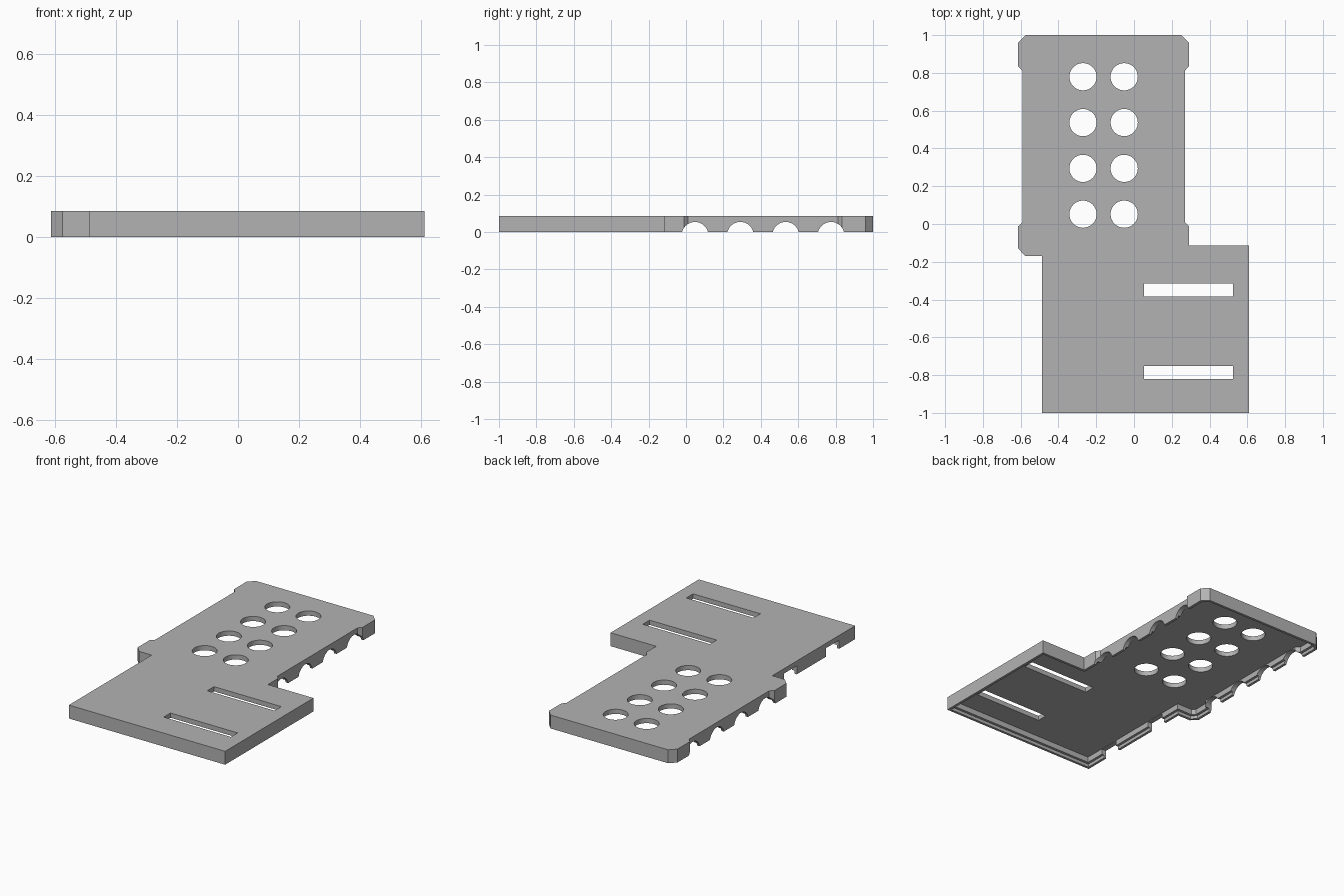
import bpy, bmesh
from math import radians
from mathutils import Matrix, Vector

default = bpy.data.objects.get("Cube")
if default:
    bpy.data.objects.remove(default, do_unlink=True)

HEIGHT, CEILING, STEP = 0.085, 0.055, 0.02

grey = bpy.data.materials.new("plain grey")
grey.use_nodes = True
colour = (0.45, 0.45, 0.45, 1)
grey.diffuse_color = colour
grey.node_tree.nodes["Principled BSDF"].inputs["Base Color"].default_value = colour

# Outline of the cover, counter-clockwise from the front right corner
outline = [Vector(p) for p in (
    (-0.487, -1), (0.61, -1), (0.61, -0.115), (0.29, -0.115), (0.29, -0.012),
    (0.27, 0.01), (0.27, 0.812), (0.29, 0.835), (0.29, 0.96), (0.25, 1),
    (-0.575, 1), (-0.613, 0.96), (-0.613, 0.835), (-0.59, 0.812), (-0.59, 0.01),
    (-0.613, -0.012), (-0.613, -0.13), (-0.575, -0.17), (-0.487, -0.17))]


def inset(points, distance):
    """Move every edge of the outline inwards by the same distance."""
    result = []
    for i, p in enumerate(points):
        before = (p - points[i - 1]).normalized()
        after = (points[(i + 1) % len(points)] - p).normalized()
        n1, n2 = (Vector((-d.y, d.x)) for d in (before, after))
        result.append(p + (n1 + n2) * distance / (1 + n1.dot(n2)))
    return result


def make_object(name, bm):
    bmesh.ops.recalc_face_normals(bm, faces=bm.faces)
    mesh = bpy.data.meshes.new(name)
    bm.to_mesh(mesh)
    bm.free()
    mesh.materials.append(grey)
    obj = bpy.data.objects.new(name, mesh)
    bpy.context.collection.objects.link(obj)
    return obj


# Hollow cover: top plate, outer wall, stepped lip and ceiling
bm = bmesh.new()
rings = []
for distance, z in ((0, HEIGHT), (0, 0), (0.016, 0), (0.016, STEP),
                    (0.032, STEP), (0.032, CEILING)):
    rings.append([bm.verts.new((p.x, p.y, z)) for p in inset(outline, distance)])
for upper, lower in zip(rings, rings[1:]):
    for i in range(len(upper)):
        bm.faces.new((upper[i - 1], lower[i - 1], lower[i], upper[i]))
bm.faces.new(rings[0])
bm.faces.new(rings[-1])
cover = make_object("cover", bm)

# Cutters for all openings
bm = bmesh.new()


def cut_box(x0, x1, y0, y1, z0, z1):
    size = Matrix.Diagonal((x1 - x0, y1 - y0, z1 - z0, 1))
    centre = Matrix.Translation(((x0 + x1) / 2, (y0 + y1) / 2, (z0 + z1) / 2))
    bmesh.ops.create_cube(bm, size=1, matrix=centre @ size)


def cut_cylinder(centre, radius, depth, turn=Matrix()):
    bmesh.ops.create_cone(bm, cap_ends=True, segments=48, radius1=radius,
                          radius2=radius, depth=depth,
                          matrix=Matrix.Translation(centre) @ turn)


sideways = Matrix.Rotation(radians(90), 4, "Y")
for row in range(4):
    y = 0.052 + 0.2425 * row
    # Round holes through the plate
    for x in (-0.27, -0.052):
        cut_cylinder((x, y, HEIGHT), 0.072, 0.08)
    # Arched openings through both side walls
    for x in (-0.59, 0.27):
        cut_cylinder((x, y - 0.004, -0.017), 0.071, 0.16, sideways)
# Long slots
for y in (-0.35, -0.787):
    cut_box(0.053, 0.525, y - 0.034, y + 0.034, 0.03, 0.12)
# Square notches in the right wall of the front block
for y in (-0.775, -0.35):
    cut_box(-0.53, -0.43, y - 0.065, y + 0.065, -0.05, CEILING - 0.001)
cutter = make_object("opening_cutter", bm)
cutter.hide_render = True

modifier = cover.modifiers.new("openings", "BOOLEAN")
modifier.operation = "DIFFERENCE"
modifier.solver = "EXACT"
modifier.object = cutter
bpy.context.view_layer.objects.active = cover
cover.select_set(True)
cutter.select_set(False)
bpy.ops.object.modifier_apply(modifier=modifier.name)
bpy.data.objects.remove(cutter, do_unlink=True)
bpy.ops.object.shade_smooth_by_angle(angle=radians(20))
